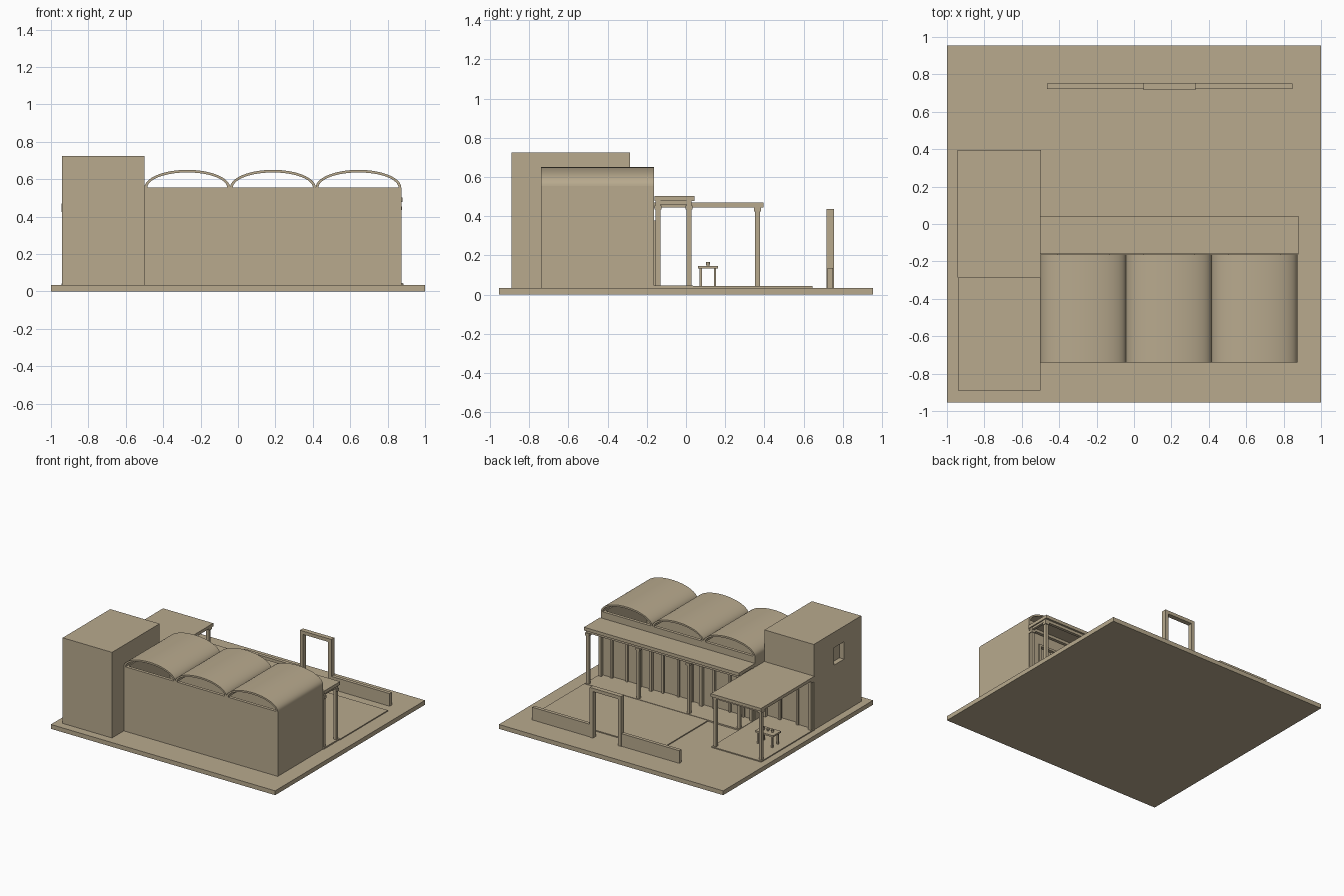
import bpy, bmesh, math

cube = bpy.data.objects.get("Cube")
if cube:
    bpy.data.objects.remove(cube, do_unlink=True)

tan = bpy.data.materials.new("warm_tan")
tan.use_nodes = True
TAN = (0.48, 0.40, 0.27, 1)
tan.diffuse_color = TAN
tan.node_tree.nodes["Principled BSDF"].inputs["Base Color"].default_value = TAN


def finish(name, bm):
    bmesh.ops.recalc_face_normals(bm, faces=bm.faces)
    mesh = bpy.data.meshes.new(name)
    bm.to_mesh(mesh)
    bm.free()
    mesh.materials.append(tan)
    ob = bpy.data.objects.new(name, mesh)
    bpy.context.collection.objects.link(ob)
    return ob


def box(name, xs, ys, zs):
    """Box spanning three (low, high) ranges."""
    bm = bmesh.new()
    bmesh.ops.create_cube(bm, size=1)
    for v in bm.verts:
        v.co = [r[0] + (c + 0.5) * (r[1] - r[0]) for c, r in zip(v.co, (xs, ys, zs))]
    return finish(name, bm)


def cut(target, xs, ys, zs):
    """Subtract a box from the target."""
    cutter = box(target.name + "_cutter", xs, ys, zs)
    cutter.hide_render = True
    cutter.hide_viewport = True
    cutter.display_type = 'WIRE'
    mod = target.modifiers.new("opening", 'BOOLEAN')
    mod.operation = 'DIFFERENCE'
    mod.solver = 'EXACT'
    mod.object = cutter


def post(name, x, y, z0, z1, w=0.024):
    """Square post with a wider capital."""
    h = w / 2
    box(name, (x - h, x + h), (y - h, y + h), (z0, z1))
    c = h + 0.006
    box(name + "_capital", (x - c, x + c), (y - c, y + c), (z1 - 0.02, z1))


def door_frame(name, cx, width, y, z0, z1, t=0.018):
    """Two jambs and a head, standing proud of a wall at y."""
    h = width / 2
    ys = (y - 0.005, y + 0.012)
    for side, s in (("left", 1), ("right", -1)):
        x = cx + s * h
        box(f"{name}_{side}_jamb", (x - t / 2, x + t / 2), ys, (z0, z1))
    box(name + "_head", (cx - h - t / 2, cx + h + t / 2), ys, (z1, z1 + t))


G = 0.035                # ground level
HX0, HX1 = -0.50, 0.873  # hall width
HY0, HY1 = -0.74, -0.163 # hall depth
TOP = 0.555              # hall wall top
BAY = (HX1 - HX0) / 3

# Ground slab and raised paving
box("ground_slab", (-1, 1), (-0.955, 0.955), (0, G))
box("courtyard_paving", (-0.22, 0.885), (0.03, 0.645), (G, 0.043))
box("porch_floor", (HX0, 0.88), (HY1, 0.035), (G, 0.046))
box("side_porch_floor", (-0.945, -0.50), (-0.285, 0.39), (G, 0.043))

# Tower with a small recessed window and a rear door
tower = box("tower", (-0.94, HX0), (-0.89, -0.285), (G, 0.725))
cut(tower, (-1, -0.90), (-0.67, -0.54), (0.46, 0.60))
cut(tower, (-0.80, -0.64), (-0.31, -0.2), (0.043, 0.33))
door_frame("tower_door", -0.72, 0.16, -0.285, 0.043, 0.33)

# Hall walls around an open interior
T = 0.025
box("hall_front_wall", (HX0, HX1), (HY0, HY0 + T), (G, TOP))
box("hall_left_wall", (HX1 - T, HX1), (HY0 + T, HY1 - T), (G, TOP))
box("hall_right_wall", (HX0, HX0 + T), (HY0 + T, HY1 - T), (G, TOP))
back_wall = box("hall_back_wall", (HX0, HX1), (HY1 - T, HY1), (G, TOP))

# Barrel vaults, one per bay, with a doorway beneath each
for i in range(3):
    cx = HX0 + BAY * (i + 0.5)
    n = 32
    arc = [math.pi * k / n for k in range(n + 1)]
    outer, inner = (BAY / 2, 0.095), (BAY / 2 - 0.015, 0.081)
    rings = []
    bm = bmesh.new()
    for y in (HY0, HY1):
        for a, b in (outer, inner):
            rings.append([bm.verts.new((cx + a * math.cos(t), y, TOP + b * math.sin(t)))
                          for t in arc])
    order = (0, 1, 3, 2)
    for k in range(n):
        for j in range(4):
            p, q = rings[order[j]], rings[order[(j + 1) % 4]]
            bm.faces.new((p[k], p[k + 1], q[k + 1], q[k]))
    for k in (0, n):
        bm.faces.new([rings[j][k] for j in order])
    vault = finish(f"vault_{i + 1}", bm)
    bpy.ops.object.select_all(action='DESELECT')
    vault.select_set(True)
    bpy.context.view_layer.objects.active = vault
    bpy.ops.object.shade_smooth_by_angle(angle=math.radians(30))

    cut(back_wall, (cx - 0.13, cx + 0.13), (HY1 - 0.015, HY1 + 0.1), (0.046, 0.36))
    door_frame(f"hall_door_{i + 1}", cx, 0.26, HY1, 0.046, 0.36)
    box(f"door_{i + 1}_middle_stile", (cx - 0.008, cx + 0.008),
        (HY1 - 0.016, HY1), (0.046, 0.36))

# Long rear porch
box("porch_roof", (-0.503, 0.88), (-0.16, 0.043), (0.477, 0.503))
for y, row in ((0.015, "outer"), (-0.143, "inner")):
    box(f"porch_{row}_beam", (HX0, HX1), (y - 0.012, y + 0.012), (0.455, 0.477))
    for i in range(4):
        x = HX0 + 0.013 + (HX1 - HX0 - 0.026) * i / 3
        post(f"porch_{row}_post_{i + 1}", x, y, 0.046, 0.455)
for i in range(4):
    x = HX0 + 0.013 + (HX1 - HX0 - 0.026) * i / 3
    box(f"porch_cross_beam_{i + 1}", (x - 0.01, x + 0.01), (-0.13, 0.003), (0.46, 0.477))

# Side porch behind the tower
box("side_porch_roof", (-0.945, -0.497), (-0.285, 0.395), (0.445, 0.47))
for x, side in ((-0.925, "right"), (-0.52, "left")):
    for y, place in ((0.365, "outer"), (-0.265, "inner")):
        post(f"side_porch_{side}_{place}_post", x, y, 0.043, 0.445)
box("side_porch_end_beam", (-0.925, -0.52), (0.353, 0.377), (0.427, 0.445))

# Table with cups
TX, TY = -0.81, 0.112
box("table_top", (TX - 0.08, TX + 0.08), (TY - 0.05, TY + 0.05), (0.133, 0.146))
for sx in (-1, 1):
    for sy in (-1, 1):
        x, y = TX + sx * 0.062, TY + sy * 0.036
        box("table_leg", (x - 0.006, x + 0.006), (y - 0.006, y + 0.006), (0.043, 0.133))
for i in (-1, 0, 1):
    bm = bmesh.new()
    bmesh.ops.create_cone(bm, cap_ends=True, segments=12, radius1=0.008,
                          radius2=0.011, depth=0.02)
    bmesh.ops.translate(bm, verts=bm.verts, vec=(TX + i * 0.04, TY, 0.156))
    finish("cup", bm)

# Garden wall and gateway
box("garden_wall_right", (-0.465, 0.055), (0.722, 0.75), (G, 0.137))
box("garden_wall_left", (0.325, 0.847), (0.722, 0.75), (G, 0.137))
for x, side in ((0.05, "right"), (0.302, "left")):
    box(f"gate_{side}_post", (x, x + 0.028), (0.717, 0.755), (G, 0.41))
box("gate_lintel", (0.05, 0.33), (0.717, 0.755), (0.41, 0.437))
